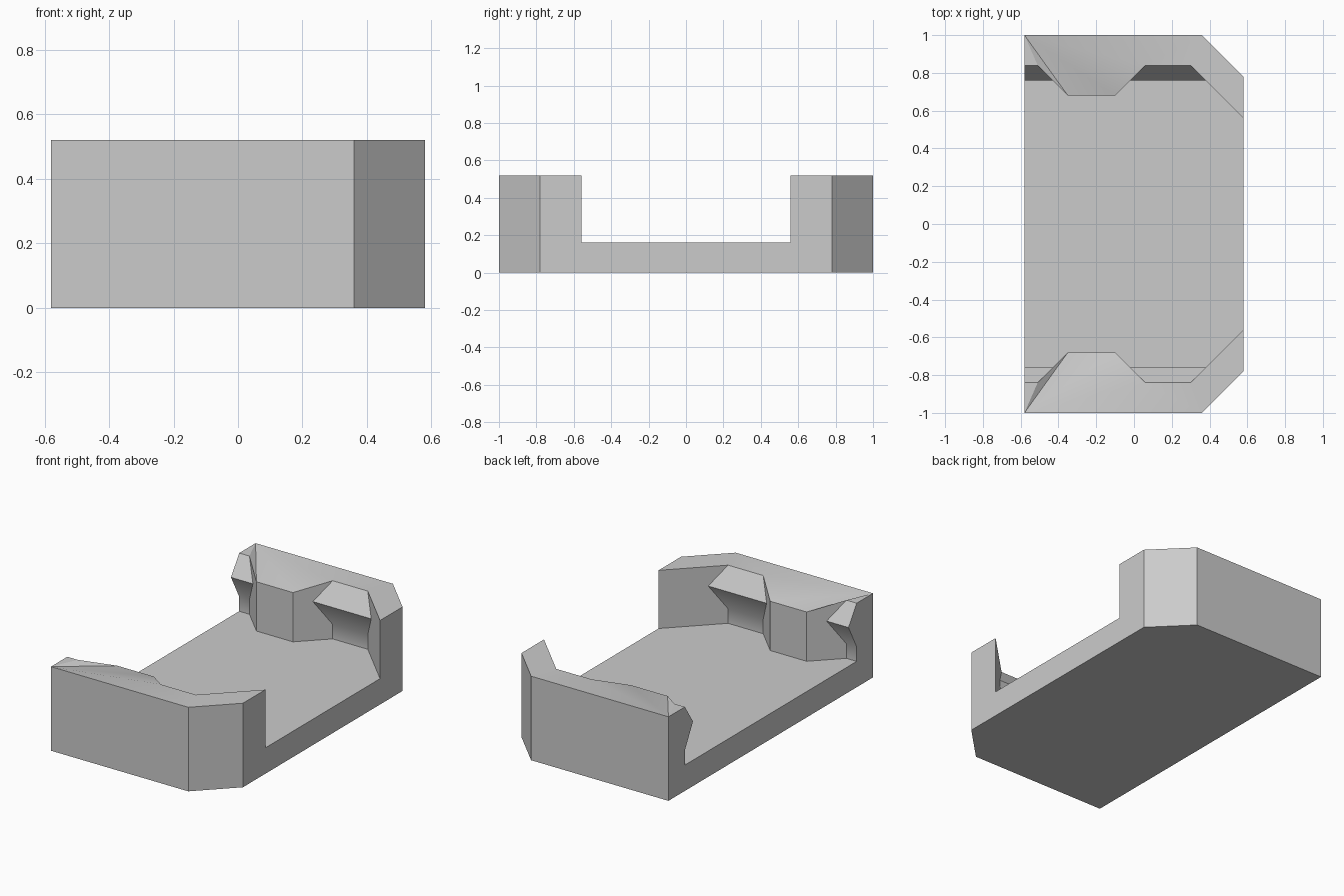
import bpy
import bmesh
import math

# Remove the default cube only
cube = bpy.data.objects.get("Cube")
if cube:
    bpy.data.objects.remove(cube, do_unlink=True)

# Main dimensions
LEFT, RIGHT, BACK = -0.58, 0.58, 1.0
FLOOR, TOP = 0.16, 0.52
RIB_TOP = 0.465                      # lowered front edge of the central rib
INNER, RIB = 0.84, 0.68              # wall face and rib face
CATCH_Y, CATCH_Z, CATCH_LOW = 0.76, 0.40, 0.25
REACH = INNER - CATCH_Y              # how far the catch stands out of the wall

# Plan lines: outer footprint and inner wall face of the back half
outer = [(LEFT, BACK), (0.36, BACK), (RIGHT, 0.78)]
inner = [(LEFT, INNER), (-0.51, INNER), (-0.35, RIB), (-0.10, RIB),
         (0.06, INNER), (0.30, INNER), (RIGHT, 0.56)]

bm = bmesh.new()


def face(*points):
    bm.faces.new([bm.verts.new(p) for p in points])


def at(plan, z):
    return (*plan, z)


def rim(plan):
    return at(plan, RIB_TOP if plan[1] == RIB else TOP)


def wall(a, b):
    """Plain upright wall panel above the floor."""
    face(at(a, FLOOR), at(b, FLOOR), rim(b), rim(a))


def catch(a, b, shift_a, shift_b):
    """Wall with a pointed catch; the ends follow the neighbouring diagonals."""
    tip_a, tip_b = (a[0] + shift_a, CATCH_Y, CATCH_Z), (b[0] + shift_b, CATCH_Y, CATCH_Z)
    low_a, low_b = at(a, CATCH_LOW), at(b, CATCH_LOW)
    face(rim(a), rim(b), tip_b, tip_a)
    face(tip_a, tip_b, low_b, low_a)
    face(low_a, low_b, at(b, FLOOR), at(a, FLOOR))


def notched_wall(a, b, shift):
    """Diagonal panel whose edge at a is met by the end of a catch."""
    face(at(a, FLOOR), at(a, CATCH_LOW), (a[0] + shift, CATCH_Y, CATCH_Z),
         rim(a), rim(b), at(b, FLOOR))


# Underside, floor and outer walls
ends = [(RIGHT, 0), (LEFT, 0)]
face(*[at(p, 0) for p in outer + ends])
face(*[at(p, FLOOR) for p in inner + ends])
for a, b in zip(outer, outer[1:]):
    face(at(a, 0), at(b, 0), at(b, TOP), at(a, TOP))

# Inner wall: two catches, the central rib and the corner diagonal
p = inner
catch(p[0], p[1], 0, REACH)
notched_wall(p[1], p[2], REACH)
wall(p[2], p[3])
notched_wall(p[4], p[3], -REACH)
catch(p[4], p[5], -REACH, REACH)
notched_wall(p[5], p[6], REACH)

# Wall top: sloping fan over the rib, flat elsewhere
corner = at(outer[0], TOP)
for a, b in zip(p[:4], p[1:5]):
    face(corner, rim(a), rim(b))
face(corner, *[rim(q) for q in p[4:]], at(outer[2], TOP), at(outer[1], TOP))

# End faces
left_profile = [(0, 0), (BACK, 0), (BACK, TOP), (INNER, TOP), (CATCH_Y, CATCH_Z),
                (INNER, CATCH_LOW), (INNER, FLOOR), (0, FLOOR)]
right_profile = [(0, 0), (0.78, 0), (0.78, TOP), (0.56, TOP), (0.56, FLOOR), (0, FLOOR)]
for x, profile in ((LEFT, left_profile), (RIGHT, right_profile)):
    face(*[(x, y, z) for y, z in profile])

bmesh.ops.remove_doubles(bm, verts=bm.verts[:], dist=0.0005)
bmesh.ops.recalc_face_normals(bm, faces=bm.faces[:])
mesh = bpy.data.meshes.new("cradle")
bm.to_mesh(mesh)
bm.free()

cradle = bpy.data.objects.new("cradle", mesh)
bpy.context.scene.collection.objects.link(cradle)

# Single grey material
grey = bpy.data.materials.new("light grey")
grey.use_nodes = True
colour = (0.6, 0.6, 0.6, 1)
grey.diffuse_color = colour
grey.node_tree.nodes["Principled BSDF"].inputs["Base Color"].default_value = colour
mesh.materials.append(grey)

# Soft shading on the rib tops only, crisp edges elsewhere
for obj in bpy.context.selected_objects:
    obj.select_set(False)
cradle.select_set(True)
bpy.context.view_layer.objects.active = cradle
bpy.ops.object.shade_smooth_by_angle(angle=math.radians(30))

# Mirror the back half to the front
mirror = cradle.modifiers.new("front half", "MIRROR")
mirror.use_axis = (False, True, False)
mirror.use_clip = True
mirror.merge_threshold = 0.0005
